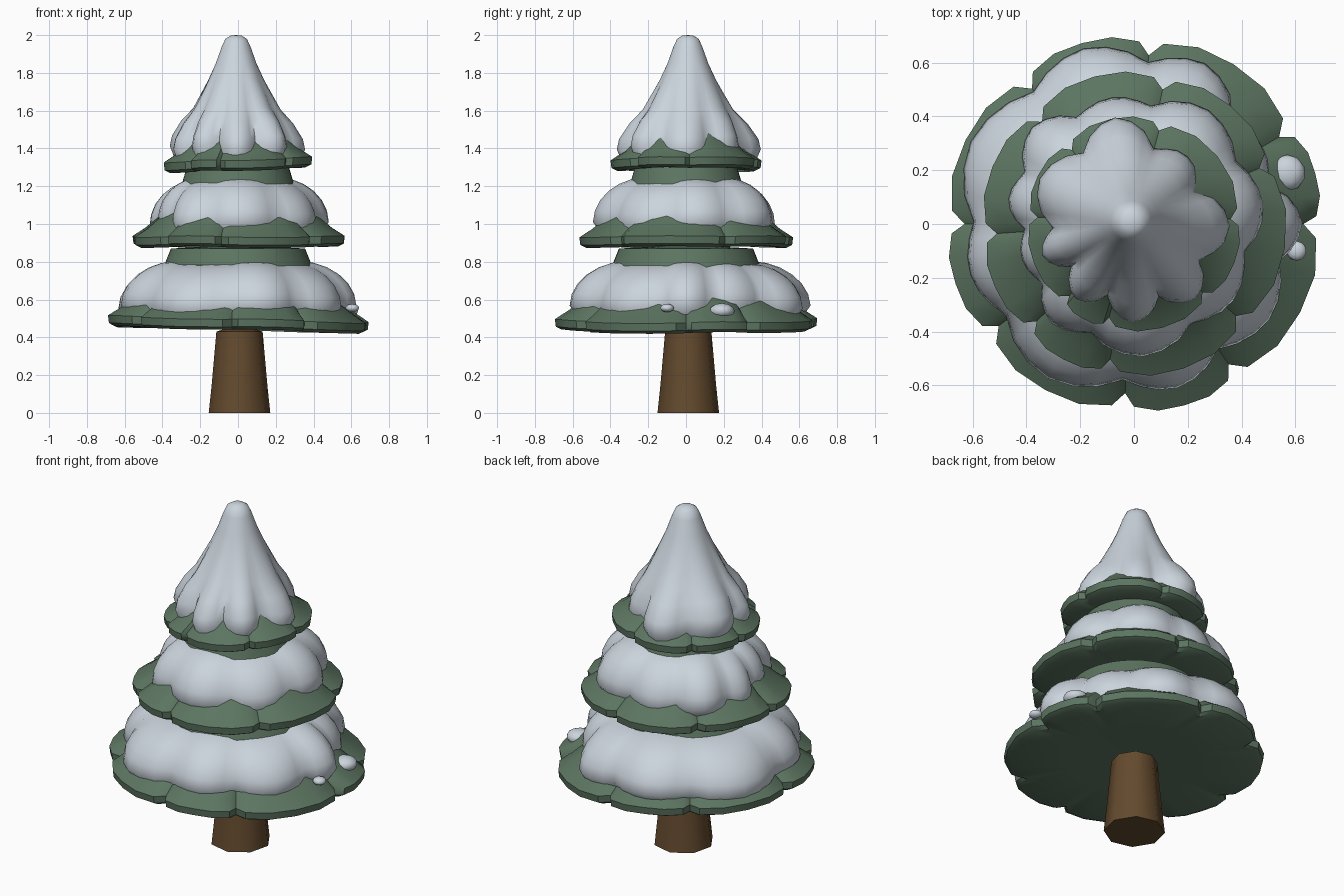
import bpy, bmesh, math
from mathutils import Vector

cube = bpy.data.objects.get("Cube")
if cube:
    bpy.data.objects.remove(cube, do_unlink=True)


def material(name, rgb):
    m = bpy.data.materials.new(name)
    m.use_nodes = True
    m.diffuse_color = (*rgb, 1)
    bsdf = m.node_tree.nodes["Principled BSDF"]
    bsdf.inputs["Base Color"].default_value = (*rgb, 1)
    bsdf.inputs["Roughness"].default_value = 0.9
    return m


GREEN = material("pine green", (0.108, 0.178, 0.12))
SNOW = material("snow white", (0.6, 0.66, 0.72))
BARK = material("bark brown", (0.125, 0.068, 0.027))


def finish(name, bm, mat, angle):
    bmesh.ops.remove_doubles(bm, verts=bm.verts, dist=0.0005)
    bmesh.ops.recalc_face_normals(bm, faces=bm.faces)
    mesh = bpy.data.meshes.new(name)
    bm.to_mesh(mesh)
    bm.free()
    mesh.materials.append(mat)
    ob = bpy.data.objects.new(name, mesh)
    bpy.context.collection.objects.link(ob)
    bpy.ops.object.select_all(action="DESELECT")
    ob.select_set(True)
    bpy.context.view_layer.objects.active = ob
    bpy.ops.object.shade_smooth_by_angle(angle=math.radians(angle))


def lobes(valleys, growth, steps, depth, power, tilt, wave):
    """Columns (angle, radius factor, lift) of a scalloped outline with valleys."""
    cols = []
    count = len(valleys)
    for i, start in enumerate(valleys):
        span = (valleys[(i + 1) % count] - start) % 360
        for t in steps:
            bulge = 1 - abs(2 * t - 1)
            # Growth blends into the neighbouring lobe at each valley
            other = growth[i - 1] if t < 0.5 else growth[(i + 1) % count]
            share = (1 + math.sqrt(bulge)) / 2
            grow = (growth[i] * share + other * (1 - share)) / 100
            angle = math.radians(start + span * t)
            lift = wave * (-1) ** i * math.sqrt(bulge) - tilt * math.cos(angle)
            cols.append((angle, 1 + grow - depth * (1 - bulge) ** power, lift))
    return cols


def loft(name, profile, cols, mat, centre, angle):
    """Spin a profile of (radius, height, scallop weight) through the columns."""
    bm = bmesh.new()
    rows = []
    for radius, height, weight in profile:
        row = []
        for turn, factor, lift in cols:
            reach = radius * (1 + (factor - 1) * weight)
            row.append(bm.verts.new((centre[0] + reach * math.cos(turn),
                                     centre[1] + reach * math.sin(turn),
                                     height + lift * weight)))
        rows.append(row)
    for low, high in zip(rows, rows[1:]):
        for i in range(len(cols)):
            j = (i + 1) % len(cols)
            bm.faces.new((low[i], low[j], high[j], high[i]))
    finish(name, bm, mat, angle)


def skirt_profile(rim, base, neck, neck_height):
    """Flat underside, thick lip, then a concave slope up to the neck."""
    shoulder, shelf = rim - 0.07, base + 0.1
    points = [(0, base + 0.02, 0), (rim / 2, base + 0.015, 0), (rim - 0.035, base, 1),
              (rim - 0.005, base + 0.015, 1), (rim, base + 0.055, 1)]
    for i in range(5):
        u = i / 4
        points.append((neck + (shoulder - neck) * (1 - u) ** 1.5,
                       shelf + (neck_height - shelf) * u, (1 - u) * 0.9))
    return points + [(neck * 0.9, neck_height + 0.1, 0), (0, neck_height + 0.12, 0)]


def blanket_profile(edge, base, top, top_height):
    """Rounded snow bank from a buried lower edge to a level top edge."""
    points = [(edge - 0.035, base - 0.05, 1)]
    for i in range(7):
        t = math.radians(15 * i)
        points.append((top + (edge - top) * max(math.cos(t), 0) ** 1.15,
                       base + (top_height - base) * math.sin(t), 1 - i / 20))
    return points


# Trunk: tapered, eight sided, slightly flared at the root
trunk_cols = [(math.tau * (i + 0.2) / 8, 1, 0) for i in range(8)]
loft("trunk", [(0, 0, 0), (0.165, 0, 0), (0.15, 0.14, 0), (0.124, 0.43, 0), (0, 0.47, 0)],
     trunk_cols, BARK, (0.008, 0.012), 50)

# Foliage tiers: thick skirts with narrow notches at the given angles
LEAF_STEPS = (0, 0.08, 0.28, 0.5, 0.72, 0.92)
tiers = {
    "lower": ((0, 31, 85, 127, 180, 217, 267, 304), 0.018,
              skirt_profile(0.7, 0.44, 0.395, 0.77)),
    "middle": ((24, 78, 132, 184, 225, 260, 318), 0,
               skirt_profile(0.568, 0.878, 0.295, 1.22)),
    "upper": ((3, 75, 130, 176, 228, 255, 315), -0.012,
              skirt_profile(0.4, 1.285, 0.08, 1.78)),
}
for name, (notches, tilt, profile) in tiers.items():
    cols = lobes(notches, [0] * len(notches), LEAF_STEPS, 0.1, 7, tilt, 0.005)
    loft(name + "_foliage", profile, cols, GREEN, (0, 0), 40)

# Snow blankets: softer scallops that sink into the foliage at their edges,
# with the growth of each lobe in percent
cap_profile = [(0.34, 1.35, 1), (0.362, 1.405, 1), (0.35, 1.46, 1), (0.3, 1.54, 0.8),
               (0.235, 1.61, 0.4), (0.15, 1.76, 0.1), (0.108, 1.85, 0),
               (0.076, 1.94, 0), (0.057, 1.98, 0), (0.03, 1.997, 0), (0, 2, 0)]
blankets = {
    "lower": ((14, 46, 84, 127, 180, 217, 267, 304, 345),
              (-11, 3, 6, 6, 0, 5, 2, 0, 1), 0.1, blanket_profile(0.63, 0.56, 0.35, 0.795)),
    "middle": ((30, 80, 118, 155, 184, 215, 250, 300, 345),
               (3, -5, 4, -5, -12, -2, 3, -2, 1), 0.1, blanket_profile(0.49, 1, 0.25, 1.235)),
    "upper": ((25, 73, 125, 185, 217, 252, 290, 330),
              (-12, 8, 4, -2, -2, 4, 3, 1), 0.2, cap_profile),
}
for name, (valleys, growth, depth, profile) in blankets.items():
    cols = lobes(valleys, growth, [i / 6 for i in range(6)], depth, 1.7, 0, 0.01)
    loft(name + "_snow", profile, cols, SNOW, (-0.01, 0.01), 70)

# Small loose snow lumps resting on the lower branches
lumps = {"large": (0.57, 0.19, 0.54, 0.068), "small": (0.605, -0.1, 0.555, 0.037)}
for name, (x, y, z, size) in lumps.items():
    bm = bmesh.new()
    bmesh.ops.create_icosphere(bm, subdivisions=2, radius=size)
    for v in bm.verts:
        v.co = Vector((v.co.x + x, v.co.y + y, v.co.z * 0.6 + z))
    finish(name + "_snow_lump", bm, SNOW, 70)
